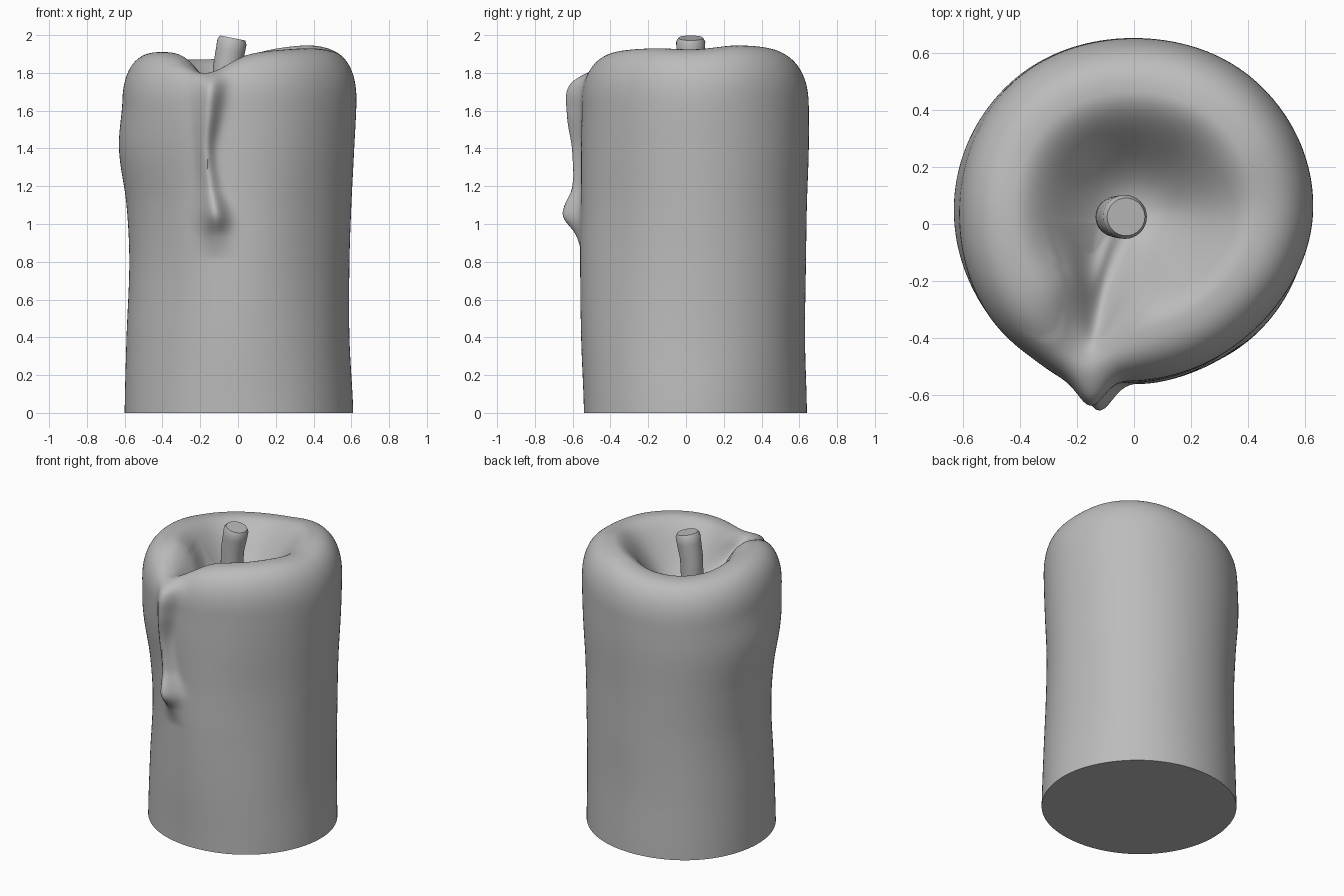
import bpy, bmesh, math
from mathutils import Vector

cube = bpy.data.objects.get("Cube")
if cube:
    bpy.data.objects.remove(cube)

grey = bpy.data.materials.new("wax grey")
grey.use_nodes = True
COLOUR = (0.5, 0.5, 0.5, 1)
grey.diffuse_color = COLOUR
grey.node_tree.nodes["Principled BSDF"].inputs["Base Color"].default_value = COLOUR


def hermite(a, b, c, d, t):
    """Smooth curve between b and c."""
    return b + 0.5 * t * (c - a + t * (2*a - 5*b + 4*c - d + t * (3*(b - c) + d - a)))


def curve(xs, ys, x):
    """Smooth open interpolation through the given points."""
    x = min(max(x, xs[0]), xs[-1])
    i = max(k for k in range(len(xs) - 1) if xs[k] <= x)
    t = (x - xs[i]) / (xs[i + 1] - xs[i])
    n = len(ys) - 1
    return hermite(ys[max(i - 1, 0)], ys[i], ys[i + 1], ys[min(i + 2, n)], t)


def around(values, angle):
    """Smooth closed interpolation of values spaced evenly round the axis."""
    n = len(values)
    f = angle / math.tau * n
    i = math.floor(f)
    return hermite(*(values[(i + k) % n] for k in (-1, 0, 1, 2)), f - i)


def bell(x, width):
    return math.exp(-(x / width) ** 2)


# Wall radius at eight directions, from +x anticlockwise, at several heights
LEVELS = (0, 0.4, 0.8, 1.1, 1.4, 1.65)
WALL = (
    (0.61, 0.59, 0.59, 0.60, 0.615, 0.627),
    (0.59, 0.59, 0.595, 0.60, 0.615, 0.62),
    (0.59, 0.58, 0.585, 0.59, 0.60, 0.60),
    (0.61, 0.60, 0.595, 0.605, 0.62, 0.615),
    (0.60, 0.59, 0.575, 0.59, 0.63, 0.612),
    (0.59, 0.58, 0.565, 0.58, 0.62, 0.63),
    (0.59, 0.605, 0.61, 0.605, 0.605, 0.60),
    (0.61, 0.60, 0.585, 0.58, 0.59, 0.595),
)
# Rim height every thirty degrees
RIM = (1.925, 1.945, 1.93, 1.885, 1.87, 1.88, 1.905, 1.91, 1.90, 1.90, 1.92, 1.93)
CENTRE_Y = 0.05
NOTCH = math.radians(250)
BOWL_FLOOR = 1.58
# Drip path: height, sideways place, thickness, half width
DRIP_Z = (0.82, 0.94, 1.05, 1.2, 1.4, 1.6, 1.74, 1.84)
DRIP_X = (-0.12, -0.12, -0.125, -0.15, -0.17, -0.155, -0.145, -0.15)
DRIP_OUT = (0, 0.04, 0.115, 0.065, 0.06, 0.08, 0.075, 0)
DRIP_W = (0.08, 0.07, 0.065, 0.045, 0.04, 0.055, 0.065, 0.07)


def wall_point(angle, frac, z):
    r = around([curve(LEVELS, w, z) for w in WALL], angle) * frac
    x, y = r * math.cos(angle), CENTRE_Y + r * math.sin(angle)
    if y < 0 and DRIP_Z[0] < z < DRIP_Z[-1]:
        side = x - curve(DRIP_Z, DRIP_X, z)
        out = max(curve(DRIP_Z, DRIP_OUT, z), 0)
        y -= out * bell(side, curve(DRIP_Z, DRIP_W, z))
        # Soft swelling beside the drip near the top
        y -= 0.025 * bell(side + 0.08, 0.1) * bell(z - 1.6, 0.3)
    return Vector((x, y, z))


def column(angle):
    """One vertical strip of the wax, from the base over the rim into the bowl."""
    off = (angle - NOTCH + math.pi) % math.tau - math.pi
    notch = bell(off, 0.3)
    top = around(RIM, angle) - 0.1 * notch
    ridge = 0.69 + 0.16 * notch
    shoulder = 0.27 - 0.12 * notch
    pts = []
    for i in range(90):
        pts.append(wall_point(angle, 1, (top - shoulder) * i / 90))
    for i in range(20):
        a = math.pi / 2 * i / 20
        frac = ridge + (1 - ridge) * math.cos(a) ** 0.8
        pts.append(wall_point(angle, frac, top - shoulder * (1 - math.sin(a) ** 0.9)))
    for i in range(30):
        t = 1 - i / 30
        drop = 0.5 + 0.5 * math.cos(math.pi * t ** 1.15)
        pts.append(wall_point(angle, ridge * t, top - (top - BOWL_FLOOR) * drop))
    return pts


def finish(name, bm):
    bmesh.ops.recalc_face_normals(bm, faces=bm.faces)
    mesh = bpy.data.meshes.new(name)
    bm.to_mesh(mesh)
    bm.free()
    mesh.materials.append(grey)
    obj = bpy.data.objects.new(name, mesh)
    bpy.context.collection.objects.link(obj)
    bpy.ops.object.select_all(action="DESELECT")
    obj.select_set(True)
    bpy.context.view_layer.objects.active = obj
    bpy.ops.object.shade_smooth_by_angle(angle=math.radians(50))
    return obj


def skin(bm, strips):
    """Join closed neighbouring strips of vertices with quads."""
    for a, b in zip(strips, strips[1:] + strips[:1]):
        for i in range(len(a) - 1):
            bm.faces.new((a[i], b[i], b[i + 1], a[i + 1]))


# Wax body with bowl, notch and drip
SIDES = 256
bm = bmesh.new()
strips = [[bm.verts.new(p) for p in column(math.tau * k / SIDES)] for k in range(SIDES)]
skin(bm, strips)
bm.faces.new([s[0] for s in strips])
hub = bm.verts.new((0, CENTRE_Y, BOWL_FLOOR))
for a, b in zip(strips, strips[1:] + strips[:1]):
    bm.faces.new((a[-1], b[-1], hub))
finish("wax_body", bm)

# Leaning wick with a softly rounded top edge
WICK = ((1.5, -0.06, 0.07), (1.68, -0.065, 0.07), (1.82, -0.06, 0.072),
        (1.92, -0.04, 0.076), (1.965, -0.032, 0.077), (1.985, -0.028, 0.066))
bm = bmesh.new()
strips = []
for k in range(32):
    c, s = math.cos(math.tau * k / 32), math.sin(math.tau * k / 32)
    strips.append([bm.verts.new((x + r * c, 0.025 + r * s, z - 0.2 * r * c))
                   for z, x, r in WICK])
skin(bm, strips)
for end in (0, -1):
    bm.faces.new([s[end] for s in strips])
finish("wick", bm)
